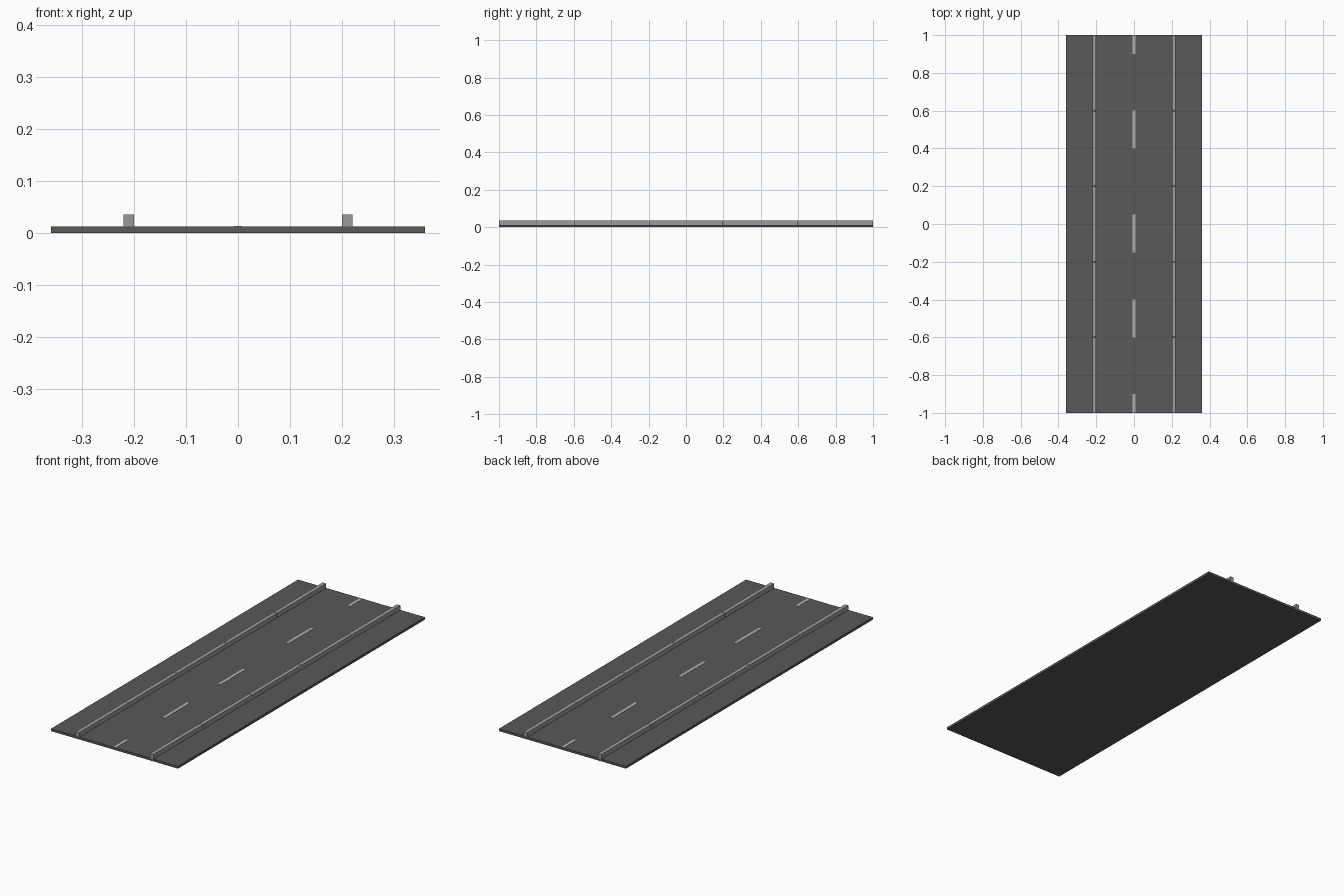
import bpy

if "Cube" in bpy.data.objects:
    bpy.data.objects.remove(bpy.data.objects["Cube"])


def material(name, value):
    mat = bpy.data.materials.new(name)
    mat.diffuse_color = (value, value, value, 1)
    mat.use_nodes = True
    mat.node_tree.nodes["Principled BSDF"].inputs["Base Color"].default_value = mat.diffuse_color
    return mat


asphalt = material("asphalt", 0.1)
concrete = material("concrete", 0.33)
paint = material("paint", 0.45)


def box(name, x, y, z, mat):
    """Box spanning the given (min, max) ranges."""
    centre = [(a + b) / 2 for a, b in (x, y, z)]
    bpy.ops.mesh.primitive_cube_add(size=1, location=centre)
    ob = bpy.context.object
    ob.name = name
    ob.scale = [b - a for a, b in (x, y, z)]
    bpy.ops.object.transform_apply(location=False, rotation=False, scale=True)
    ob.data.materials.append(mat)
    return ob


TOP = 0.012

# road slab
box("road_slab", (-0.36, 0.36), (-1, 1), (0, TOP), asphalt)

# kerbs: five blocks per side with hairline joints
for side, x in (("left", -0.21), ("right", 0.21)):
    for i in range(5):
        start = -1 + 0.4 * i
        y0 = start + (0.001 if i > 0 else 0)
        y1 = start + 0.4 - (0.001 if i < 4 else 0)
        box(f"{side}_kerb_{i + 1}", (x - 0.01, x + 0.01), (y0, y1),
            (TOP, 0.035), concrete)

# centre line dashes
dashes = [(-1, -0.9), (-0.6, -0.4), (-0.15, 0.05), (0.4, 0.6), (0.9, 1)]
for i, span in enumerate(dashes):
    box(f"centre_dash_{i + 1}", (-0.0075, 0.0075), span,
        (TOP, TOP + 0.001), paint)
